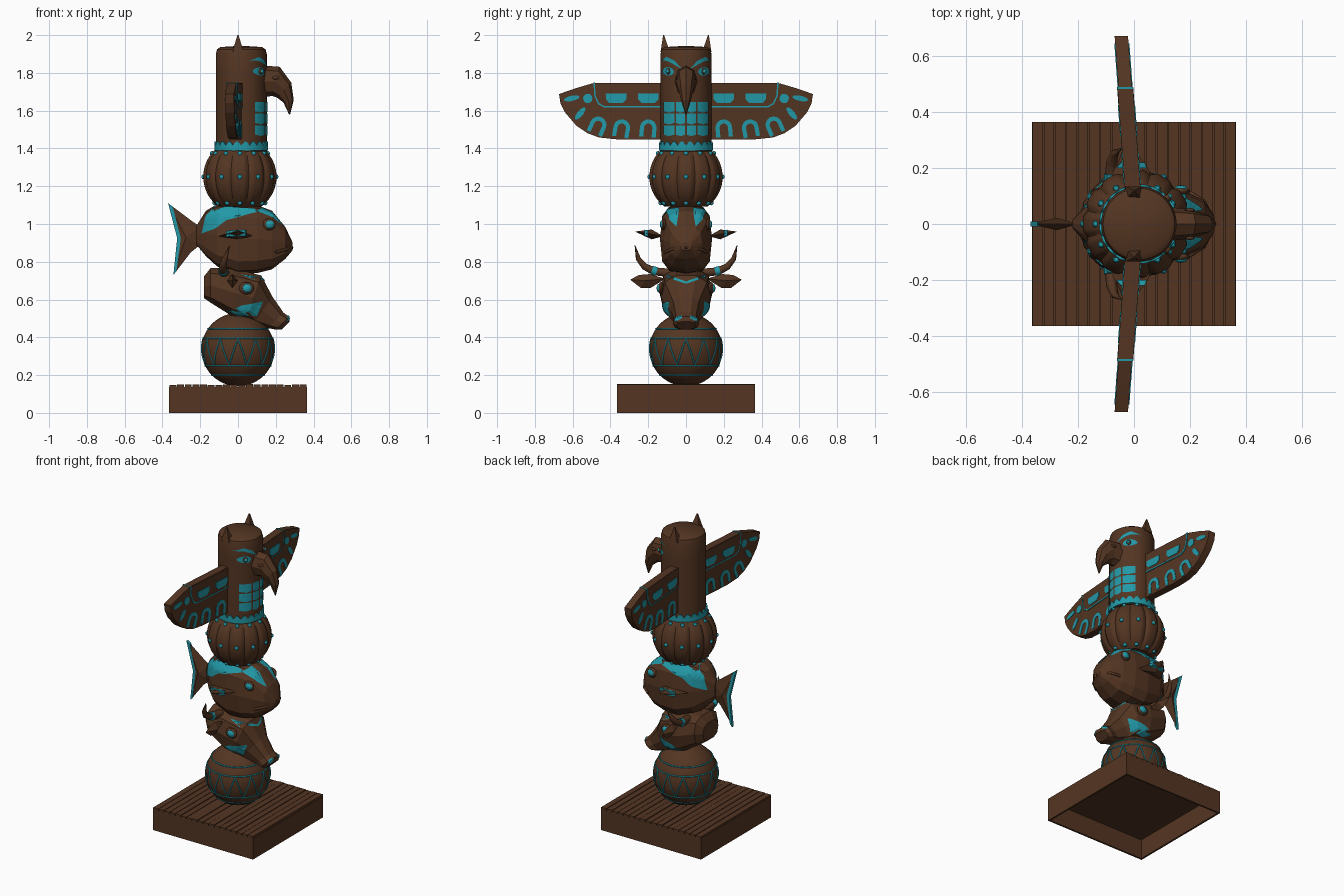
import bpy, bmesh, random
from math import sin, cos, pi, radians, sqrt
from mathutils import Vector, Matrix
from mathutils.bvhtree import BVHTree

if "Cube" in bpy.data.objects:
    bpy.data.objects.remove(bpy.data.objects["Cube"])

random.seed(3)

def material(name, rgb):
    m = bpy.data.materials.new(name)
    m.diffuse_color = (*rgb, 1)
    m.use_nodes = True
    m.node_tree.nodes["Principled BSDF"].inputs["Base Color"].default_value = m.diffuse_color
    return m

BROWN = material("brown_wood", (0.088, 0.036, 0.016))
TEAL = material("teal_paint", (0.016, 0.32, 0.39))

def finish(name, bm, mat=BROWN, smooth=False, recalc=True):
    if recalc:
        bmesh.ops.recalc_face_normals(bm, faces=bm.faces)
    me = bpy.data.meshes.new(name)
    bm.to_mesh(me)
    bm.free()
    me.materials.append(mat)
    ob = bpy.data.objects.new(name, me)
    bpy.context.collection.objects.link(ob)
    if smooth:
        bpy.ops.object.select_all(action='DESELECT')
        ob.select_set(True)
        bpy.context.view_layer.objects.active = ob
        bpy.ops.object.shade_smooth_by_angle(angle=radians(35))
    return ob

def skin(name, rings, mat=BROWN, smooth=False):
    """Bridge closed rings of points and cap both ends."""
    bm = bmesh.new()
    vs = [[bm.verts.new(p) for p in r] for r in rings]
    n = len(vs[0])
    for a, b in zip(vs, vs[1:]):
        for i in range(n):
            bm.faces.new((a[i], a[(i + 1) % n], b[(i + 1) % n], b[i]))
    bm.faces.new(vs[0])
    bm.faces.new(vs[-1])
    return finish(name, bm, mat, smooth)

def lathe(name, profile, n=32, mat=BROWN, x0=0, mod=lambda t: 1):
    rings = [[(x0 + r * mod(2 * pi * i / n) * cos(2 * pi * i / n),
               r * mod(2 * pi * i / n) * sin(2 * pi * i / n), z) for i in range(n)] for r, z in profile]
    return skin(name, rings, mat, True)

def loft(name, secs, n=12, p=0.75):
    """Faceted body; sections are x, z, half width, half height, downward tilt."""
    pw = lambda v: (1 if v > 0 else -1) * abs(v) ** p if abs(v) > 1e-6 else 0
    rings = []
    for x, z, w, h, t in secs:
        t = radians(t)
        rings.append([(x + h * pw(sin(a)) * sin(t), w * pw(cos(a)), z + h * pw(sin(a)) * cos(t))
                      for a in (2 * pi * i / n for i in range(n))])
    return skin(name, rings)

def box(name, x0, x1, y0, y1, z0, z1):
    return skin(name, [[(x0, y0, z), (x1, y0, z), (x1, y1, z), (x0, y1, z)] for z in (z0, z1)])

def leaf(name, pts, off, mat=BROWN):
    """Flat outline with a raised centre on both faces."""
    bm = bmesh.new()
    vs = [bm.verts.new(p) for p in pts]
    c = sum((Vector(p) for p in pts), Vector()) / len(pts)
    for s in (1, -1):
        m = bm.verts.new(c + s * Vector(off))
        for i in range(len(vs)):
            bm.faces.new((vs[i], vs[(i + 1) % len(vs)], m))
    return finish(name, bm, mat)

def blob(name, loc, scale, mat=TEAL, seg=12):
    bm = bmesh.new()
    m = Matrix.Translation(loc) @ Matrix.Diagonal((*scale, 1))
    bmesh.ops.create_uvsphere(bm, u_segments=seg, v_segments=seg // 2, radius=1, matrix=m)
    return finish(name, bm, mat, True)

def tube(name, pts, radii, mat=TEAL, cyclic=False):
    cu = bpy.data.curves.new(name, 'CURVE')
    cu.dimensions, cu.bevel_depth, cu.bevel_resolution, cu.use_fill_caps = '3D', 1, 1, True
    sp = cu.splines.new('POLY')
    sp.points.add(len(pts) - 1)
    for i, q in enumerate(pts):
        sp.points[i].co = (*q, 1)
        sp.points[i].radius = radii[i] if isinstance(radii, (list, tuple)) else radii
    sp.use_cyclic_u = cyclic
    tmp = bpy.data.objects.new(name + "_curve", cu)
    bpy.context.collection.objects.link(tmp)
    me = bpy.data.meshes.new_from_object(tmp.evaluated_get(bpy.context.evaluated_depsgraph_get()))
    bpy.data.objects.remove(tmp)
    me.materials.clear()
    me.materials.append(mat)
    ob = bpy.data.objects.new(name, me)
    bpy.context.collection.objects.link(ob)

def decal(name, target, outline, axis, s=1):
    """Paint a 2D outline onto a body, projected along x or sideways along y."""
    src = bmesh.new()
    src.from_mesh(target.data)
    tree = BVHTree.FromBMesh(src)
    src.free()
    place = (lambda d, u, z: Vector((d, u, z))) if axis == 'x' else (lambda d, u, z: Vector((u, s * d, z)))
    ray = place(-1, 0, 0)
    bm = bmesh.new()
    bm.faces.new([bm.verts.new(place(1, u, z)) for u, z in outline])
    bmesh.ops.triangulate(bm, faces=bm.faces[:])
    bmesh.ops.subdivide_edges(bm, edges=bm.edges[:], cuts=3, use_grid_fill=True)
    bm.normal_update()
    if sum(f.normal.dot(ray) * f.calc_area() for f in bm.faces) > 0:
        bmesh.ops.reverse_faces(bm, faces=bm.faces[:])
    for v in bm.verts:
        co, nor, _, _ = tree.ray_cast(v.co, ray)
        if co is None:
            co, nor, _, _ = tree.find_nearest(v.co + ray * 0.9)
        v.co = co + nor * 0.004
    finish(name, bm, TEAL, recalc=False)

def ell(cy, cz, a, b, tilt=0, n=14):
    c, d = cos(radians(tilt)), sin(radians(tilt))
    return [(cy + a * cos(t) * c - b * sin(t) * d, cz + a * cos(t) * d + b * sin(t) * c)
            for t in (2 * pi * i / n for i in range(n))]

# Base: open box with planked top
B = 0.365
box("base_top", -B, B, -B, B, 0.128, 0.137)
for s in (1, -1):
    box("base_side", *sorted((s * B, s * (B - 0.012))), -B, B, 0, 0.137)
    box("base_end", -B, B, *sorted((s * B, s * (B - 0.012))), 0, 0.137)
for i in range(18):
    w = 2 * B / 18
    box("plank", -B + i * w + 0.002, -B + (i + 1) * w - 0.002, -B, B, 0.137, 0.148 + random.uniform(0, 0.004))

# Lower painted ball
R, C = 0.194, 0.335
arc = lambda r, c, a0, a1, n: [(r * cos(radians(a0 + (a1 - a0) * i / n)), c + r * sin(radians(a0 + (a1 - a0) * i / n)))
                               for i in range(n + 1)]
lathe("lower_ball", arc(R, C, -89, 89, 24), 40)
def on_ball(t, z):
    r = sqrt(R * R - (z - C) ** 2)
    return (r * cos(t), r * sin(t), z)
for z in (0.2, 0.25, 0.395, 0.445):
    tube("ball_stripe", [on_ball(2 * pi * i / 48, z) for i in range(48)], 0.004, TEAL, True)
zig = [on_ball(2 * pi * i / 144, 0.25 + 0.145 * abs((i % 12) - 6) / 6) for i in range(144)]
tube("ball_zigzag", zig, 0.004, TEAL, True)

# Horned animal head
cow = loft("horned_head", [(-.18, .665, .08, .06, 0), (-.145, .675, .125, .095, 0), (-.02, .635, .14, .135, 0),
                           (.08, .61, .13, .13, 20), (.13, .54, .08, .095, 35), (.2, .49, .062, .06, 45),
                           (.235, .475, .07, .05, 45), (.252, .463, .05, .03, 45)], 10)
for s in (1, -1):
    tube("horn", [(-.07, s * .08, .74), (-.08, s * .17, .75), (-.08, s * .22, .775), (-.07, s * .252, .815),
                  (-.045, s * .27, .885)], [.026, .024, .02, .015, .002], BROWN)
    tube("horn_band", [(-.08, s * .155, .748), (-.08, s * .18, .755)], .027)
    leaf("ear", [(-.03, s * y, z) for y, z in ((.11, .71), (.19, .735), (.25, .73), (.295, .705), (.24, .662), (.19, .66))],
         (.03, 0, 0))
    blob("eye_socket", (.045, s * .132, .66), (.04, .016, .034), BROWN)
    blob("head_eye", (.048, s * .142, .66), (.025, .014, .023))
    decal("cheek_patch", cow, [(-.09, .515), (.02, .57), (.13, .59), (.1, .515)], 'y', s)
    decal("brow_line", cow, [(s * .13, .742), (0, .694), (0, .682), (s * .13, .726)], 'x')
    decal("nostril", cow, ell(s * .04, .5, .022, .009, s * -25), 'x')

# Fish
fish = loft("fish_body", [(-.22, .94, .015, .05, 0), (-.17, .95, .07, .12, 0), (-.11, .94, .115, .165, 0),
                          (0, .92, .138, .185, 0), (.1, .92, .138, .18, 0), (.18, .915, .118, .155, 0),
                          (.25, .90, .085, .085, 0), (.288, .882, .03, .022, 0)], 12, 0.65)
tail = [(-.2, .985), (-.25, 1.02), (-.37, 1.11), (-.322, .925), (-.342, .73), (-.25, .85), (-.2, .89)]
leaf("fish_tail", [(x, 0, z) for x, z in tail], (0, .022, 0))
edge = [(-.37, 1.11), (-.322, .925), (-.342, .73), (-.326, .75), (-.302, .925), (-.346, 1.092)]
skin("tail_edge", [[(x, y, z) for x, z in edge] for y in (-.009, .009)], TEAL)
for s in (1, -1):
    fin = [(-.1, .12, .935), (-.07, .2, .945), (.0, .27, .96), (.05, .2, .95), (.08, .12, .935)]
    leaf("side_fin", [(x, s * y, z) for x, y, z in fin], (0, 0, .026))
    stripe = [(-.064, .2, .946), (.046, .2, .95), (.038, .22, .954), (-.046, .22, .95)]
    skin("fin_stripe", [[(x, s * y, z + d) for x, y, z in stripe] for d in (-.016, .016)], TEAL)
    blob("eye_rim", (.165, s * .118, .998), (.035, .014, .032), BROWN)
    blob("fish_eye", (.168, s * .126, .998), (.024, .013, .022))
    decal("fish_saddle", fish, [(-.19, .95), (-.17, 1.04), (-.12, 1.095), (.15, 1.075), (.04, 1.065),
                                (-.06, 1.02), (-.12, .975)], 'y', s)
    decal("fish_brow", fish, [(s * .035, 1.085), (s * .105, 1.075), (s * .085, 1.02), (s * .05, .985)], 'x')
    tube("fish_lip", [(.286, 0, .875), (.25, s * .08, .865), (.2, s * .112, .85)], .008, BROWN)

# Ribbed upper ball
X2 = 0.01
lathe("ribbed_ball", arc(.194, 1.25, -54, 52, 18), 144, BROWN, X2, lambda t: 1 - .06 * abs(sin(6 * t)) ** 10)
for i in range(12):
    t = 2 * pi * i / 12
    for e in (-46, 0, 40):
        r = .192 * cos(radians(e))
        blob("ball_dot", (X2 + r * cos(t), r * sin(t), 1.25 + .192 * sin(radians(e))), (.013,) * 3, TEAL, 10)

# Bird post with scalloped collar and tufts
XB, RB = 0.0175, 0.135
bird = lathe("bird_post", [(RB, 1.385), (RB, 1.5), (RB, 1.65), (RB, 1.8), (RB, 1.9), (.128, 1.925), (.11, 1.937), (.01, 1.943)], 40, BROWN, XB)
ring = lambda r, z, k: [(XB + r * cos(2 * pi * i / 160), r * sin(2 * pi * i / 160),
                         z + k * abs(sin(10 * 2 * pi * i / 160))) for i in range(160)]
skin("scalloped_collar", [ring(.13, 1.39, 0), ring(.142, 1.39, 0), ring(.142, 1.415, .022), ring(.13, 1.415, .022)], TEAL)
for s in (1, -1):
    skin("head_tuft", [[(-.03, s * .09, 1.91), (.03, s * .085, 1.91), (.03, s * .135, 1.91), (-.03, s * .135, 1.91)],
                       [(x, s * y, 2.0) for x, y in ((-.003, .116), (.003, .116), (.003, .121), (-.003, .121))]])
    decal("bird_brow", bird, [(s * y, z) for y, z in ((.02, 1.82), (.06, 1.865), (.1, 1.885), (.13, 1.865),
                                                      (.1, 1.864), (.06, 1.843))], 'x')
    decal("bird_eye", bird, ell(s * .092, 1.808, .03, .022, s * 8), 'x')
    blob("eye_ring", (.118, s * .093, 1.808), (.015, .013, .017), BROWN)
    blob("pupil", (.127, s * .098, 1.808), (.01, .01, .01))
    # Chest feathers
    for row in range(3):
        for y0, y1 in ((.004, .052), (.06, .115)):
            z = 1.465 + row * .062
            m = (y0 + y1) / 2
            decal("chest_feather", bird, [(s * y, q) for y, q in ((y0, z + .057), (y0, z + .008), (m, z),
                                                                  (y1, z + .008), (y1, z + .057))], 'x')

# Hooked beak
loft("beak", [(.12, 1.755, .062, .085, 0), (.20, 1.755, .052, .08, 15), (.243, 1.71, .04, .055, 45),
              (.268, 1.65, .025, .028, 75), (.273, 1.58, .003, .003, 90)], 8, 1)
for s in (1, -1):
    blob("beak_nostril", (.2, s * .05, 1.775), (.018, .007, .01), BROWN)

# Wings with painted feathers on both faces
def wing_part(name, outline, half, s, mat=BROWN):
    skin(name, [[(d + .005 - .075 * y, s * y, z) for y, z in outline] for d in (-half, half)], mat)

def arch(cy, cz, w, h, th, tilt):
    pts = [(-w, -h)] + [(w * cos(a), w * sin(a)) for a in (pi - pi * i / 8 for i in range(9))] + [(w, -h)]
    pts += [(w - th, -h)] + [((w - th) * cos(a), (w - th) * sin(a)) for a in (pi * i / 8 for i in range(9))] + [(th - w, -h)]
    c, d = cos(radians(tilt)), sin(radians(tilt))
    return [(cy + u * c - v * d, cz + u * d + v * c) for u, v in pts]

for s in (1, -1):
    wing_part("wing", [(.09, 1.746), (.49, 1.746), (.58, 1.72), (.672, 1.688), (.665, 1.64), (.64, 1.59), (.58, 1.52),
                       (.52, 1.48), (.46, 1.458), (.365, 1.448), (.09, 1.448)], .024, s)
    wing_part("wing_panel", [(.09, 1.744), (.483, 1.744), (.478, 1.68), (.46, 1.64), (.43, 1.625), (.09, 1.625)], .028, s)
    wing_part("panel_line", [(.483, 1.748), (.49, 1.748), (.486, 1.68), (.466, 1.634), (.434, 1.617), (.09, 1.617),
                             (.09, 1.624), (.43, 1.624), (.46, 1.64), (.478, 1.68)], .029, s, TEAL)
    for c in (.2, .37):
        half_round = [(c - .055, 1.69), (c + .055, 1.69), (c + .054, 1.66), (c + .035, 1.64), (c - .035, 1.64), (c - .054, 1.66)]
        wing_part("panel_mark", half_round, .031, s, TEAL)
    for y, z, t in ((.2, 1.51, 5), (.34, 1.51, 10), (.465, 1.525, 24)):
        wing_part("feather_arch", arch(y, z, .044, .05, .022, t), .027, s, TEAL)
    for y, z, a, b, t in ((.52, 1.665, .025, .025, 0), (.56, 1.585, .04, .015, -50), (.605, 1.665, .042, .014, -12)):
        wing_part("feather_spot", ell(y, z, a, b, t), .027, s, TEAL)
